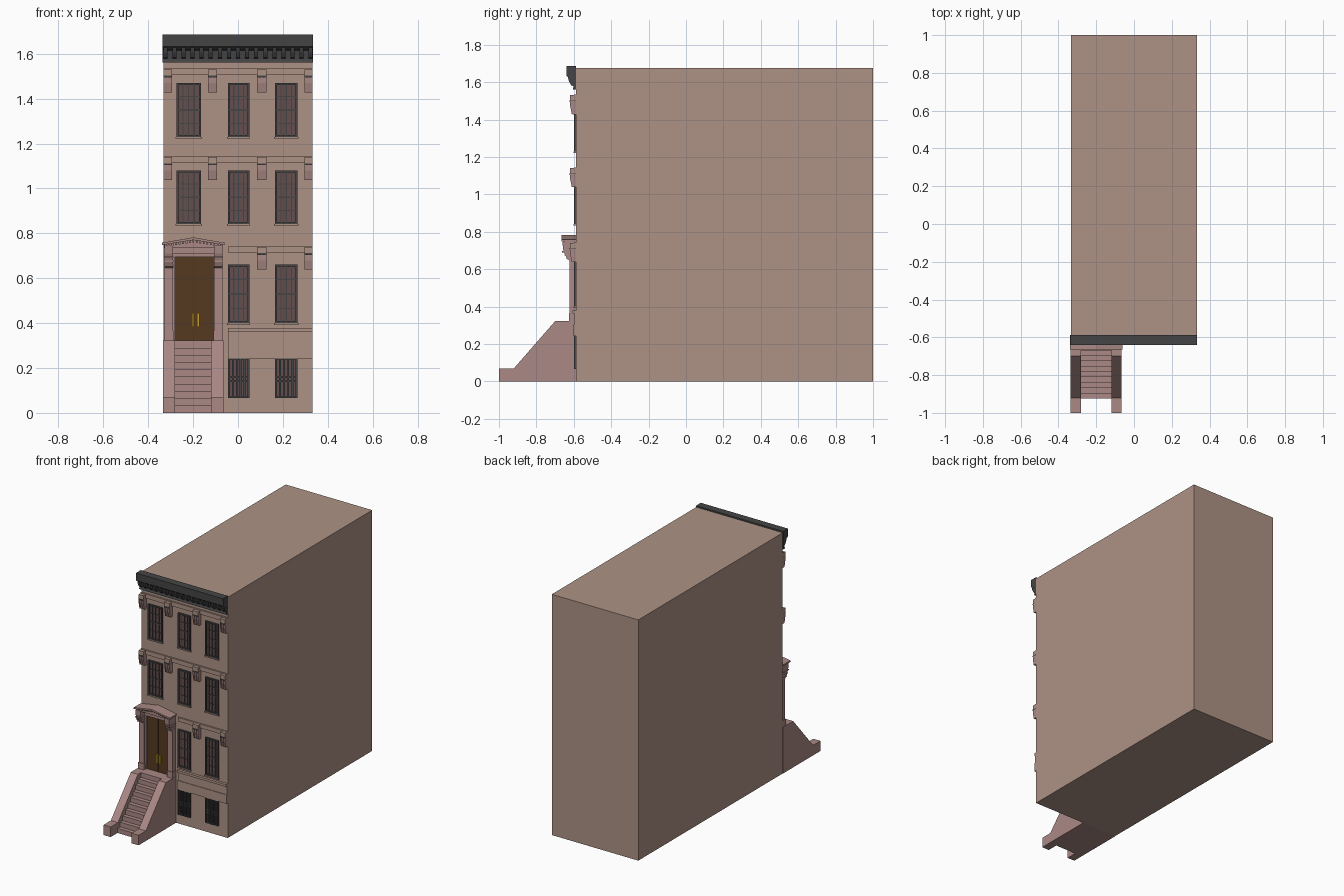
import bpy

if "Cube" in bpy.data.objects:
    bpy.data.objects.remove(bpy.data.objects["Cube"])

def mat(name, c):
    m = bpy.data.materials.new(name)
    m.diffuse_color = (*c, 1)
    m.use_nodes = True
    m.node_tree.nodes["Principled BSDF"].inputs["Base Color"].default_value = m.diffuse_color
    return m

STONE = mat("brownstone", (0.42, 0.29, 0.235))
MAUVE = mat("pink_stone", (0.40, 0.25, 0.235))
GLASS = mat("glass", (0.13, 0.075, 0.075))
IRON = mat("dark_trim", (0.06, 0.06, 0.06))
WOOD = mat("door_wood", (0.09, 0.04, 0.014))
BRASS = mat("brass", (0.6, 0.36, 0.02))
WALL = -0.588

def make(name, verts, faces, m):
    me = bpy.data.meshes.new(name)
    me.from_pydata(verts, [], faces)
    me.materials.append(m)
    ob = bpy.data.objects.new(name, me)
    bpy.context.collection.objects.link(ob)
    # consistent outward normals
    import bmesh
    bm = bmesh.new()
    bm.from_mesh(me)
    bmesh.ops.recalc_face_normals(bm, faces=bm.faces)
    bm.to_mesh(me)
    bm.free()
    return ob

def boxes(name, specs, m):
    """One object from boxes (x0, x1, y0, y1, z0, z1)."""
    v, f = [], []
    for x0, x1, y0, y1, z0, z1 in specs:
        n = len(v)
        v += [(x, y, z) for x in (x0, x1) for y in (y0, y1) for z in (z0, z1)]
        f += [[n + i for i in q] for q in ((0, 1, 3, 2), (4, 6, 7, 5), (0, 4, 5, 1),
                                           (2, 3, 7, 6), (0, 2, 6, 4), (1, 5, 7, 3))]
    return make(name, v, f, m)

def extrude(name, pts, a, b, m, axis="x"):
    """Extrude a (y,z) profile along x, or an (x,z) profile along y."""
    n = len(pts)
    put = (lambda p, t: (t, p[0], p[1])) if axis == "x" else (lambda p, t: (p[0], t, p[1]))
    v = [put(p, a) for p in pts] + [put(p, b) for p in pts]
    f = [list(range(n)), list(range(2 * n - 1, n - 1, -1))]
    f += [[i, (i + 1) % n, n + (i + 1) % n, n + i] for i in range(n)]
    return make(name, v, f, m)

# main block
boxes("house_body", [(-0.333, 0.333, WALL, 1.0, 0, 1.675)], STONE)

# horizontal belts
boxes("upper_belts", [(-0.333, 0.333, -0.598, WALL, z, z + 0.03) for z in (1.505, 1.113)], STONE)
boxes("lower_belts", [(-0.045, 0.333, -0.598, WALL, 0.715, 0.742),
                      (-0.045, 0.333, -0.606, WALL, 0.362, 0.378),
                      (-0.045, 0.333, -0.598, WALL, 0.305, 0.362),
                      (-0.045, 0.333, -0.602, WALL, 0.243, 0.305)], STONE)

# windows
def window(name, cx, w, z0, z1):
    x0, x1, t = cx - w / 2, cx + w / 2, 0.009
    boxes(name + "_glass", [(x0, x1, -0.590, WALL, z0, z1)], GLASS)
    boxes(name + "_frame", [(x0, x0 + t, -0.6, WALL, z0, z1), (x1 - t, x1, -0.6, WALL, z0, z1),
                            (x0, x1, -0.599, WALL, z1 - t, z1), (x0, x1, -0.599, WALL, z0, z0 + t)], IRON)
    bars = [(x0 + w * k - .0025, x0 + w * k + .0025, -0.595, WALL, z0, z1) for k in (0.27, 0.5, 0.73)]
    for k in (0.25, 0.5, 0.75):
        z, h = z0 + (z1 - z0) * k, 0.004 if k == 0.5 else 0.002
        bars.append((x0, x1, -0.594, WALL, z - h, z + h))
    boxes(name + "_bars", bars, IRON)
    boxes(name + "_sill", [(x0 - .004, x1 + .004, -0.602, WALL, z0 - .008, z0)], STONE)

COLS = [(-0.22, 0.11), (0.003, 0.095), (0.215, 0.1)]
for floor, z0, z1, cols in (("third", 1.23, 1.47, COLS), ("second", 0.842, 1.08, COLS),
                            ("first", 0.4, 0.66, COLS[1:])):
    for i, (cx, w) in enumerate(cols):
        window(f"{floor}_window_{i}", cx, w, z0, z1)

# barred basement windows
for i, (cx, w) in enumerate(COLS[1:]):
    x0, x1, z0, z1 = cx - w / 2, cx + w / 2, 0.067, 0.243
    boxes(f"basement_glass_{i}", [(x0, x1, -0.590, WALL, z0, z1)], GLASS)
    s = [(x0 + (w - .008) * k / 5, x0 + (w - .008) * k / 5 + .008, -0.6, -0.589, z0, z1) for k in range(6)]
    s += [(x0, x1, -0.598, -0.589, z, z + 0.006) for z in (z0, 0.138, 0.155, z1 - .006)]
    boxes(f"basement_grille_{i}", s, IRON)

# fluted brackets between windows
def bracket(name, x0, x1, top):
    extrude(name, [(WALL, top), (-0.614, top), (-0.614, top - .03), (-0.606, top - .072),
                   (WALL, top - .072)], x0, x1, MAUVE)
    w = (x1 - x0) / 5
    for k in (0, 2, 4):
        extrude(f"{name}_flute_{k}", [(WALL, top), (-0.619, top), (-0.619, top - .03),
                                      (-0.611, top - .07), (WALL, top - .07)],
                x0 + w * k, x0 + w * (k + 1), MAUVE)
    boxes(name + "_cap", [(x0, x1, -0.622, WALL, top - .006, top + .002)], IRON)

BX = [(-0.331, -0.294), (-0.133, -0.094), (0.085, 0.126), (0.296, 0.333)]
for floor, top, xs in (("third", 1.5, BX), ("second", 1.11, BX), ("first", 0.71, BX[2:])):
    for i, (a, b) in enumerate(xs):
        bracket(f"{floor}_bracket_{i}", a, b, top)
        boxes(f"{floor}_bracket_top_{i}", [(a, b, -0.62, WALL, top, top + .03)], STONE)

# roof cornice
extrude("cornice", [(WALL, 1.685), (-0.64, 1.685), (-0.638, 1.632), (-0.625, 1.622), (-0.606, 1.615),
                    (-0.602, 1.575), (-0.606, 1.56), (WALL, 1.56)], -0.337, 0.334, IRON)
for i in range(17):
    x = -0.333 + 0.0405 * i
    extrude(f"cornice_bracket_{i}", [(WALL, 1.63), (-0.632, 1.63), (-0.626, 1.605), (-0.614, 1.583),
                                     (WALL, 1.575)], x, x + 0.018, IRON)

# stoop cheeks and steps
cheek = [(WALL, 0), (-1, 0), (-1, 0.07), (-0.92, 0.07), (-0.7, 0.322), (WALL, 0.322)]
extrude("stoop_left_cheek", cheek, -0.335, -0.28, MAUVE)
extrude("stoop_right_cheek", cheek, -0.12, -0.065, MAUVE)
steps, n = [(WALL, 0)], 10
for k in range(n):
    y = -0.925 + 0.0285 * k
    steps += [(y, 0.322 * k / n), (y, 0.322 * (k + 1) / n)]
extrude("stoop_steps", steps + [(WALL, 0.322)], -0.28, -0.12, MAUVE)

# doorway surround
boxes("double_door", [(-0.28, -0.196, -0.598, WALL, 0.322, 0.695), (-0.194, -0.107, -0.598, WALL, 0.322, 0.695),
                      (-0.197, -0.193, -0.596, WALL, 0.322, 0.695)], WOOD)
boxes("door_handles", [(-0.205, -0.195, -0.608, -0.596, 0.382, 0.446),
                       (-0.182, -0.172, -0.608, -0.596, 0.382, 0.446)], BRASS)
boxes("door_architrave", [(-0.292, -0.28, -0.608, WALL, 0.322, 0.708), (-0.107, -0.098, -0.608, WALL, 0.322, 0.708),
                          (-0.292, -0.098, -0.608, WALL, 0.695, 0.708), (-0.325, -0.07, -0.615, WALL, 0.708, 0.745)], MAUVE)
for side, a, b in (("left", -0.327, -0.29), ("right", -0.106, -0.069)):
    boxes(f"{side}_pilaster", [(a, b, -0.622, WALL, 0.322, 0.66), (a - .003, b + .003, -0.626, WALL, 0.322, 0.365)], MAUVE)
    extrude(f"{side}_door_bracket", [(WALL, 0.745), (-0.66, 0.745), (-0.658, 0.71), (-0.648, 0.68),
                                     (-0.636, 0.655), (-0.622, 0.645), (WALL, 0.645)], a, b, MAUVE)
    boxes(f"{side}_bracket_bands", [(a - .002, b + .002, -0.662 + .012 * k, WALL, 0.69 - .018 * k, 0.696 - .018 * k)
                                    for k in range(3)], MAUVE)

# pediment with dentils
extrude("pediment", [(-0.338, 0.748), (-0.338, 0.758), (-0.199, 0.782), (-0.06, 0.758), (-0.06, 0.748),
                     (-0.199, 0.77)], -0.665, WALL, MAUVE, "y")
extrude("pediment_field", [(-0.33, 0.735), (-0.33, 0.75), (-0.199, 0.772), (-0.068, 0.75), (-0.068, 0.735)],
        -0.648, WALL, MAUVE, "y")
boxes("pediment_dentils", [(x - .004, x + .004, -0.656, -0.64, z - .008, z + .004)
                           for x in (-0.199 + 0.0155 * k for k in range(-8, 9))
                           for z in (0.767 - abs(x + 0.199) * 0.155,)], MAUVE)
